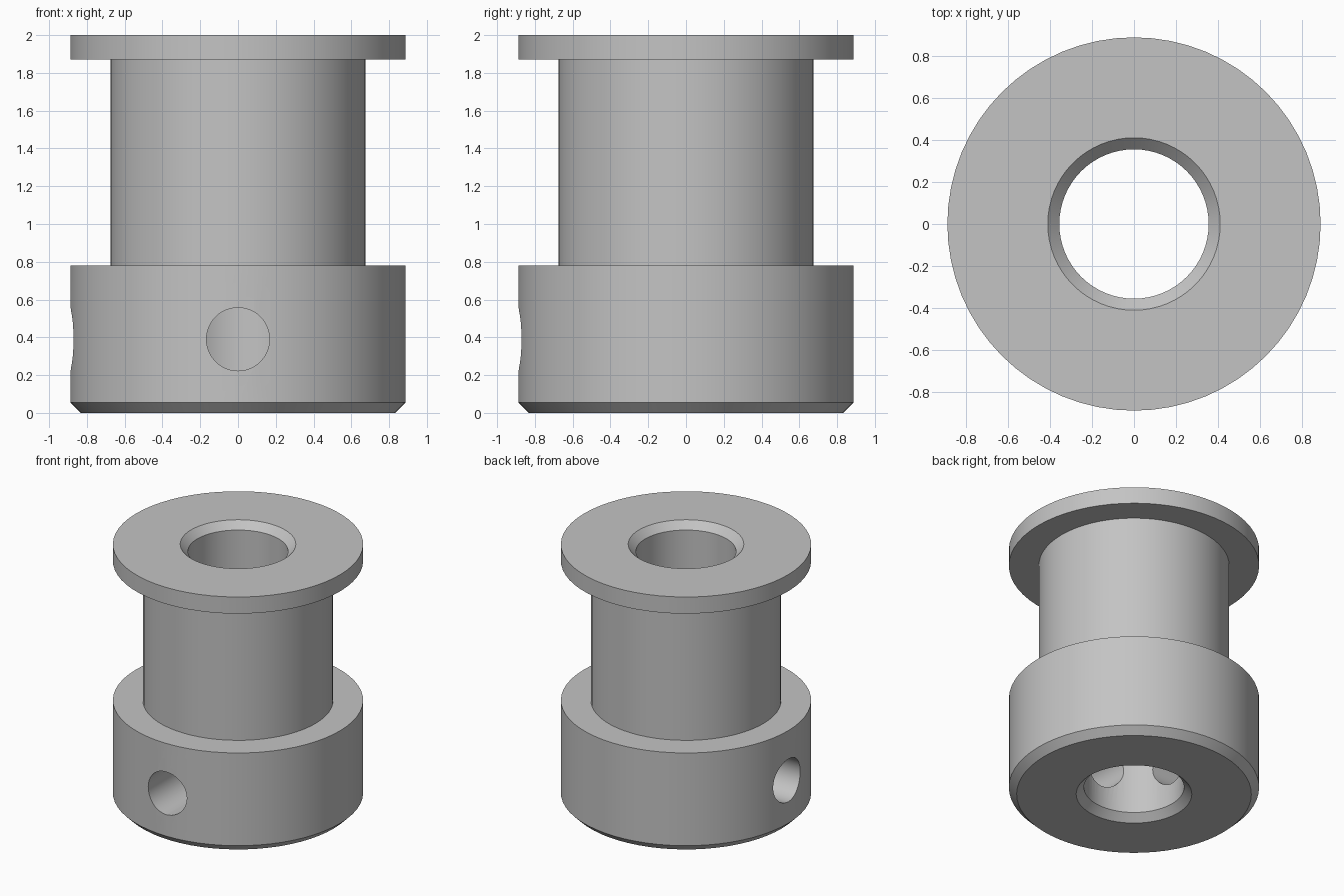
import bpy
import bmesh
from math import cos, sin, pi, radians
from mathutils import Matrix

cube = bpy.data.objects.get("Cube")
if cube:
    bpy.data.objects.remove(cube, do_unlink=True)

SEGMENTS = 64
COLLAR_R, BARREL_R, BORE_R = 0.887, 0.675, 0.355
CHAMFER = 0.055
HOLE_R, HOLE_Z = 0.167, 0.39

steel = bpy.data.materials.new("grey_metal")
steel.use_nodes = True
grey = (0.55, 0.55, 0.55, 1)
steel.diffuse_color = grey
steel.node_tree.nodes["Principled BSDF"].inputs["Base Color"].default_value = grey


def add_object(name, bm):
    bmesh.ops.recalc_face_normals(bm, faces=bm.faces)
    mesh = bpy.data.meshes.new(name)
    bm.to_mesh(mesh)
    bm.free()
    mesh.materials.append(steel)
    obj = bpy.data.objects.new(name, mesh)
    bpy.context.collection.objects.link(obj)
    return obj


def lathe(name, profile):
    """Revolve a closed (radius, height) profile around z."""
    bm = bmesh.new()
    rings = []
    for i in range(SEGMENTS):
        a = 2 * pi * i / SEGMENTS
        rings.append([bm.verts.new((r * cos(a), r * sin(a), z)) for r, z in profile])
    n = len(profile)
    for i, ring in enumerate(rings):
        following = rings[(i + 1) % SEGMENTS]
        for j in range(n):
            k = (j + 1) % n
            bm.faces.new((ring[j], following[j], following[k], ring[k]))
    return add_object(name, bm)


# Pulley body: chamfered collar, barrel, top flange and chamfered bore
body = lathe("pulley_body", [
    (BORE_R + CHAMFER, 0), (COLLAR_R - CHAMFER, 0), (COLLAR_R, CHAMFER),
    (COLLAR_R, 0.78), (BARREL_R, 0.78), (BARREL_R, 1.87),
    (COLLAR_R, 1.87), (COLLAR_R, 2), (BORE_R + CHAMFER, 2),
    (BORE_R, 2 - CHAMFER), (BORE_R, CHAMFER),
])

# Set screw holes through the collar wall, at the front and on the -x side
cutters = []
for name, turn in (("front_hole_cutter", 0), ("side_hole_cutter", -90)):
    bm = bmesh.new()
    place = (Matrix.Rotation(radians(turn), 4, "Z")
             @ Matrix.Translation((0, -0.6, HOLE_Z))
             @ Matrix.Rotation(radians(90), 4, "X"))
    bmesh.ops.create_cone(bm, cap_ends=True, segments=48, radius1=HOLE_R,
                          radius2=HOLE_R, depth=1, matrix=place)
    cutter = add_object(name, bm)
    cutter.hide_render = True
    cut = body.modifiers.new(name, "BOOLEAN")
    cut.operation = "DIFFERENCE"
    cut.solver = "EXACT"
    cut.object = cutter
    cutters.append(cutter)

# Bake the cuts, drop the cutters and smooth the round walls
bpy.ops.object.select_all(action="DESELECT")
bpy.context.view_layer.objects.active = body
body.select_set(True)
for cutter in cutters:
    bpy.ops.object.modifier_apply(modifier=cutter.name)
for cutter in cutters:
    bpy.data.objects.remove(cutter, do_unlink=True)
bpy.ops.object.shade_smooth_by_angle(angle=radians(30))
